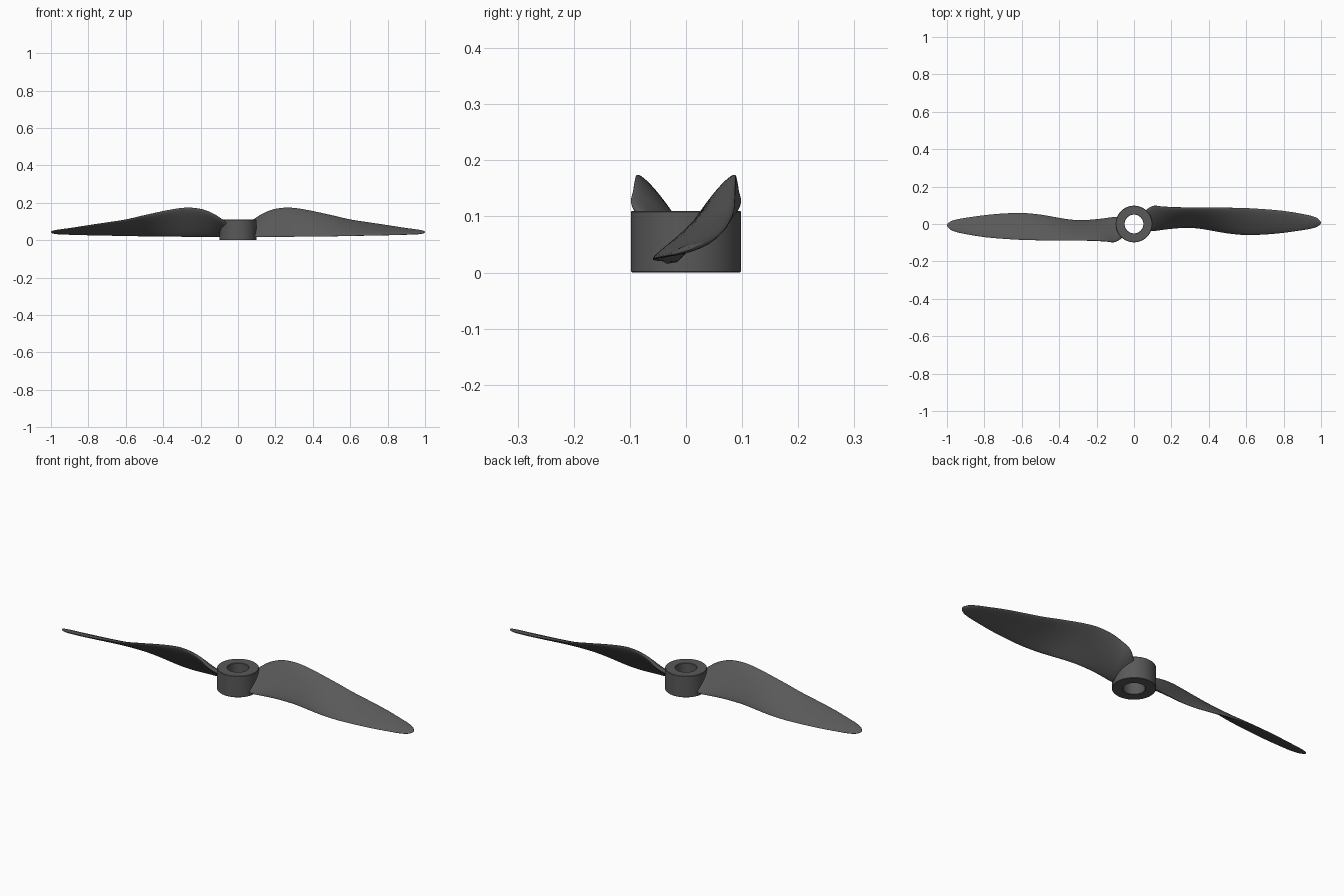
import bpy, bmesh, math

if "Cube" in bpy.data.objects:
    bpy.data.objects.remove(bpy.data.objects["Cube"])

dark = bpy.data.materials.new("dark_grey")
dark.diffuse_color = (0.1, 0.1, 0.1, 1)
dark.use_nodes = True
dark.node_tree.nodes["Principled BSDF"].inputs["Base Color"].default_value = dark.diffuse_color


def finish(name, bm, angle):
    bmesh.ops.recalc_face_normals(bm, faces=bm.faces[:])
    mesh = bpy.data.meshes.new(name)
    bm.to_mesh(mesh)
    bm.free()
    obj = bpy.data.objects.new(name, mesh)
    bpy.context.collection.objects.link(obj)
    mesh.materials.append(dark)
    bpy.ops.object.select_all(action='DESELECT')
    obj.select_set(True)
    bpy.context.view_layer.objects.active = obj
    bpy.ops.object.shade_smooth_by_angle(angle=math.radians(angle))
    return obj


def bridge(bm, a, b):
    for i in range(len(a)):
        j = (i + 1) % len(a)
        bm.faces.new((a[i], a[j], b[j], b[i]))


# Blade stations: x, leading edge y z, trailing edge y z, half thickness
STATIONS = [
    (0.055, 0.068, 0.088, -0.035, 0.022, 0.012),
    (0.10, 0.096, 0.122, -0.038, 0.017, 0.013),
    (0.15, 0.093, 0.150, -0.031, 0.017, 0.013),
    (0.20, 0.090, 0.167, -0.025, 0.018, 0.013),
    (0.27, 0.088, 0.174, -0.020, 0.018, 0.012),
    (0.35, 0.088, 0.165, -0.024, 0.019, 0.012),
    (0.50, 0.087, 0.133, -0.050, 0.021, 0.011),
    (0.60, 0.085, 0.110, -0.059, 0.023, 0.010),
    (0.70, 0.079, 0.094, -0.056, 0.025, 0.009),
    (0.80, 0.070, 0.079, -0.047, 0.027, 0.008),
    (0.90, 0.054, 0.063, -0.033, 0.030, 0.007),
    (0.95, 0.043, 0.056, -0.024, 0.032, 0.007),
    (0.98, 0.031, 0.051, -0.014, 0.035, 0.006),
    (0.995, 0.017, 0.047, -0.003, 0.039, 0.004),
    (1.0, 0.008, 0.044, 0.005, 0.042, 0.002),
]


def slope(k, c):
    a, b = STATIONS[max(k - 1, 0)], STATIONS[min(k + 1, len(STATIONS) - 1)]
    return (b[c] - a[c]) / (b[0] - a[0])


def sample(k, t):
    # Smooth interpolation between neighbouring stations
    p, q = STATIONS[k], STATIONS[k + 1]
    w = q[0] - p[0]
    row = [p[0] + w * t]
    for c in range(1, 6):
        row.append((2*t**3 - 3*t**2 + 1) * p[c] + (t**3 - 2*t**2 + t) * w * slope(k, c)
                   + (3*t**2 - 2*t**3) * q[c] + (t**3 - t**2) * w * slope(k + 1, c))
    return row


def blade(name, turn):
    bm = bmesh.new()
    rows = [sample(k, i / 5) for k in range(len(STATIONS) - 1) for i in range(5)]
    rows.append(list(STATIONS[-1]))
    rings, n = [], 32
    for x, ly, lz, ty, tz, h in rows:
        cy, cz = (ly + ty) / 2, (lz + tz) / 2
        dy, dz = (ly - ty) / 2, (lz - tz) / 2
        half = math.hypot(dy, dz)
        uy, uz = dy / half, dz / half
        ring = []
        for i in range(n):
            a = 2 * math.pi * i / n
            s = math.copysign(abs(math.cos(a)) ** 0.85, math.cos(a))
            d = h * math.sin(a) * (1 + 0.1 * s) + 0.025 * half * (1 - s * s)
            ring.append(bm.verts.new((x, cy + half * s * uy - d * uz,
                                      cz + half * s * uz + d * uy)))
        rings.append(ring)
    for a, b in zip(rings, rings[1:]):
        bridge(bm, a, b)
    bm.faces.new(rings[0])
    bm.faces.new(rings[-1])
    finish(name, bm, 60).rotation_euler.z = turn


# Two opposite twisted blades
blade("blade_right", 0)
blade("blade_left", math.pi)

# Hub: bored ring with softened rims
bm = bmesh.new()
profile = [(0.050, 0.002), (0.052, 0), (0.096, 0), (0.098, 0.002),
           (0.098, 0.108), (0.096, 0.11), (0.052, 0.11), (0.050, 0.108)]
loops = [[bm.verts.new((r * math.cos(2 * math.pi * i / 96),
                        r * math.sin(2 * math.pi * i / 96), z)) for i in range(96)]
         for r, z in profile]
for k in range(len(loops)):
    bridge(bm, loops[k], loops[(k + 1) % len(loops)])
finish("hub", bm, 30)
